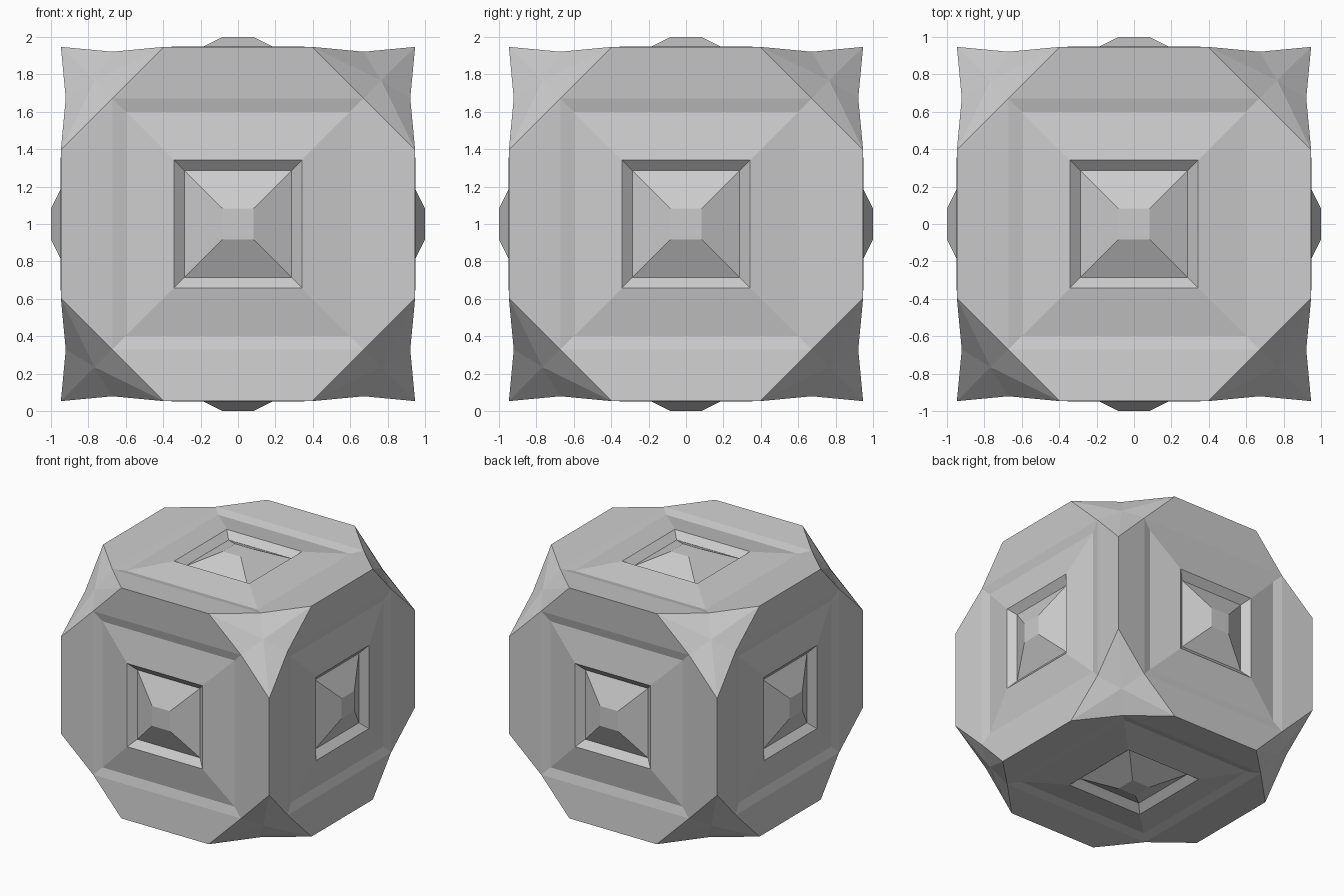
import bpy, bmesh
from itertools import product
from mathutils import Vector

if "Cube" in bpy.data.objects:
    bpy.data.objects.remove(bpy.data.objects["Cube"])

E, C, M = 0.947, 0.397, 0.672      # outer half size, edge half length, bevel midpoint
H_M = 0.921                        # panel depth at the bevel midpoint
CENTRE = Vector((0, 0, 1))

# Square steps of one panel, from outside in: (half width, height from block centre)
STEPS = [(M, H_M), (0.60, 0.902), (0.342, 0.95), (0.285, 0.90), (0.082, 1.0)]

bm = bmesh.new()


def add_face(points):
    bm.faces.new([bm.verts.new(Vector(p) + CENTRE) for p in points])


def on_side(axis, sign, u, v, h):
    p = [0, 0, 0]
    p[axis] = sign * h
    p[(axis + 1) % 3] = u
    p[(axis + 2) % 3] = v
    return p


def quarter_turn(u, v, n):
    for _ in range(n):
        u, v = -v, u
    return u, v


# Six panels: outer rim, stepped border, recess and blunt pyramid
for axis, sign in product(range(3), (1, -1)):
    def pt(u, v, h, n):
        return on_side(axis, sign, *quarter_turn(u, v, n), h)

    for n in range(4):
        add_face([pt(-C, E, E, n), pt(C, E, E, n),
                  pt(M, M, H_M, n), pt(-M, M, H_M, n)])
        for (a, ha), (b, hb) in zip(STEPS, STEPS[1:]):
            add_face([pt(-a, a, ha, n), pt(a, a, ha, n),
                      pt(b, b, hb, n), pt(-b, b, hb, n)])
    t, ht = STEPS[-1]
    add_face([pt(t, t, ht, n) for n in range(4)])

# Eight corner facets: a six-triangle fan each
RIM = [(C, E, E), (M, M, H_M), (E, C, E), (H_M, M, M), (E, E, C), (M, H_M, M)]
for signs in product((1, -1), repeat=3):
    def corner(p):
        return [s * c for s, c in zip(signs, p)]

    for i in range(6):
        add_face([corner((0.766, 0.766, 0.766)), corner(RIM[i]), corner(RIM[(i + 1) % 6])])

# Weld into one closed shell
bmesh.ops.remove_doubles(bm, verts=bm.verts, dist=0.0005)
bmesh.ops.recalc_face_normals(bm, faces=bm.faces)
mesh = bpy.data.meshes.new("faceted_block")
bm.to_mesh(mesh)
bm.free()
block = bpy.data.objects.new("faceted_block", mesh)
bpy.context.collection.objects.link(block)
